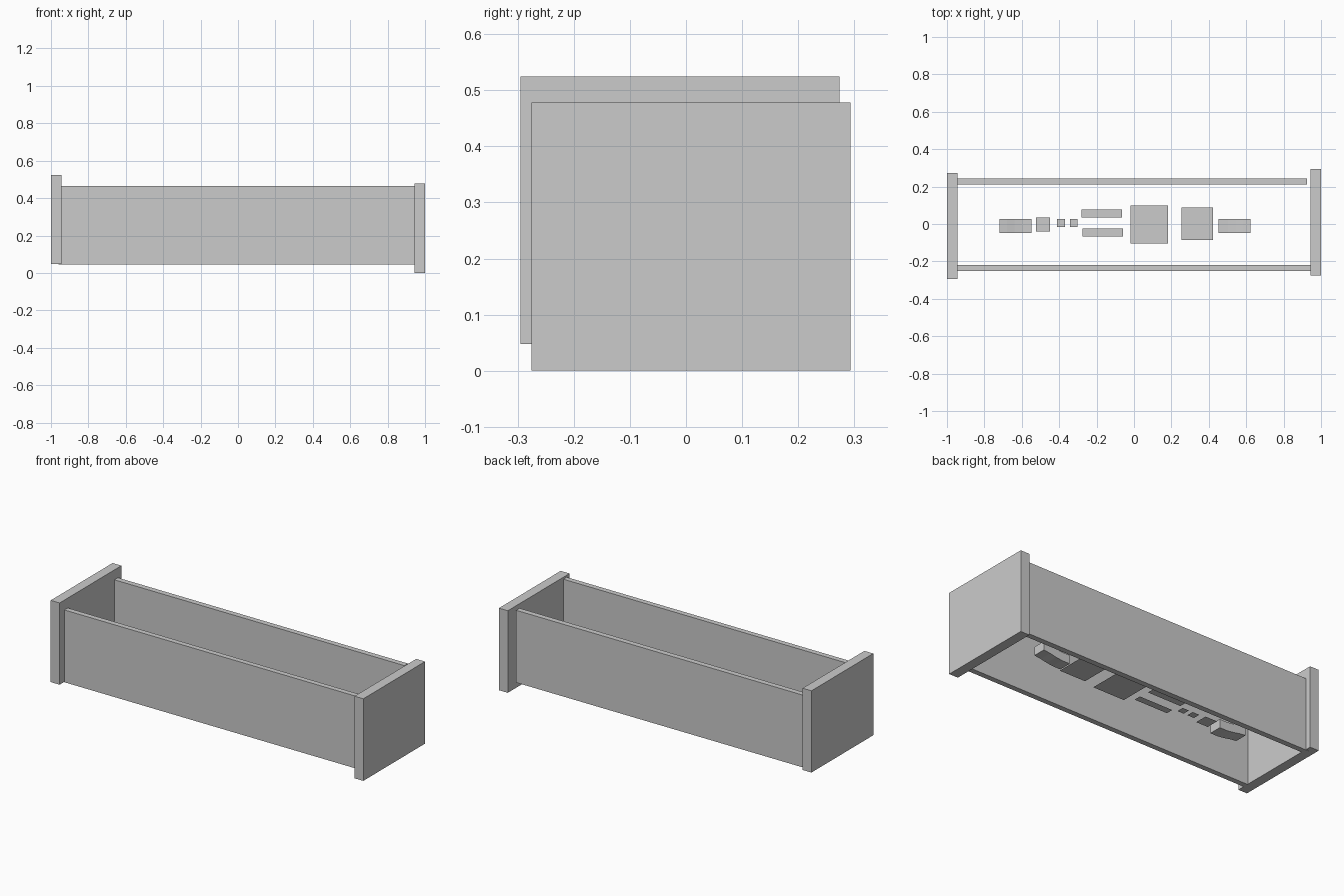
import bpy

if "Cube" in bpy.data.objects:
    bpy.data.objects.remove(bpy.data.objects["Cube"])


def mesh_object(name, verts, faces):
    mesh = bpy.data.meshes.new(name)
    mesh.from_pydata(verts, [], faces)
    mesh.update()
    obj = bpy.data.objects.new(name, mesh)
    bpy.context.collection.objects.link(obj)
    return obj


def prism(name, profile, y0, y1):
    """Extrude an xz profile (counter-clockwise seen from -y) along y."""
    n = len(profile)
    verts = [(x, y, z) for y in (y0, y1) for x, z in profile]
    faces = [tuple(range(n)), tuple(range(2 * n - 1, n - 1, -1))]
    faces += [(i, i + n, (i + 1) % n + n, (i + 1) % n) for i in range(n)]
    return mesh_object(name, verts, faces)


def box(name, x0, x1, y0, y1, z0, z1):
    return prism(name, [(x0, z0), (x1, z0), (x1, z1), (x0, z1)], y0, y1)


def flat_plate(name, x0, x1, y0, y1, z=0.15):
    return mesh_object(name, [(x0, y0, z), (x1, y0, z), (x1, y1, z), (x0, y1, z)],
                       [(0, 1, 2, 3)])


# End plates, slightly offset from each other
box("left_end_plate", -1.0, -0.943, -0.295, 0.274, 0.048, 0.524)
box("right_end_plate", 0.943, 1.0, -0.275, 0.293, 0.0, 0.478)

# Long side panels
box("front_panel", -0.943, 0.943, -0.25, -0.219, 0.045, 0.466)
box("back_panel", -0.96, 0.925, 0.21, 0.242, 0.045, 0.466)

# Thin plates floating along the centre line
plates = [
    (0.255, 0.423, -0.085, 0.088),
    (-0.02, 0.183, -0.105, 0.1),
    (-0.28, -0.065, 0.034, 0.077),
    (-0.275, -0.06, -0.066, -0.024),
    (-0.343, -0.302, -0.015, 0.027),
    (-0.412, -0.368, -0.015, 0.027),
    (-0.524, -0.448, -0.04, 0.034),
]
for i, p in enumerate(plates):
    flat_plate(f"centre_plate_{i + 1}", *p)

# Curved blocks at both ends of the row: (offset along block, bottom height)
curve = [(0.0, 0.125), (0.05, 0.125), (0.09, 0.13), (0.13, 0.138), (0.172, 0.143)]
for name, x0, dz, flip in (("left_curved_block", -0.72, 0.0, True),
                           ("right_curved_block", 0.452, 0.005, False)):
    length = curve[-1][0]
    pts = [(length - d, z) for d, z in reversed(curve)] if flip else curve
    bottom = [(x0 + d, z + dz) for d, z in pts]
    top = [(x, z + 0.05) for x, z in reversed(bottom)]
    prism(name, bottom + top, -0.047, 0.028)
